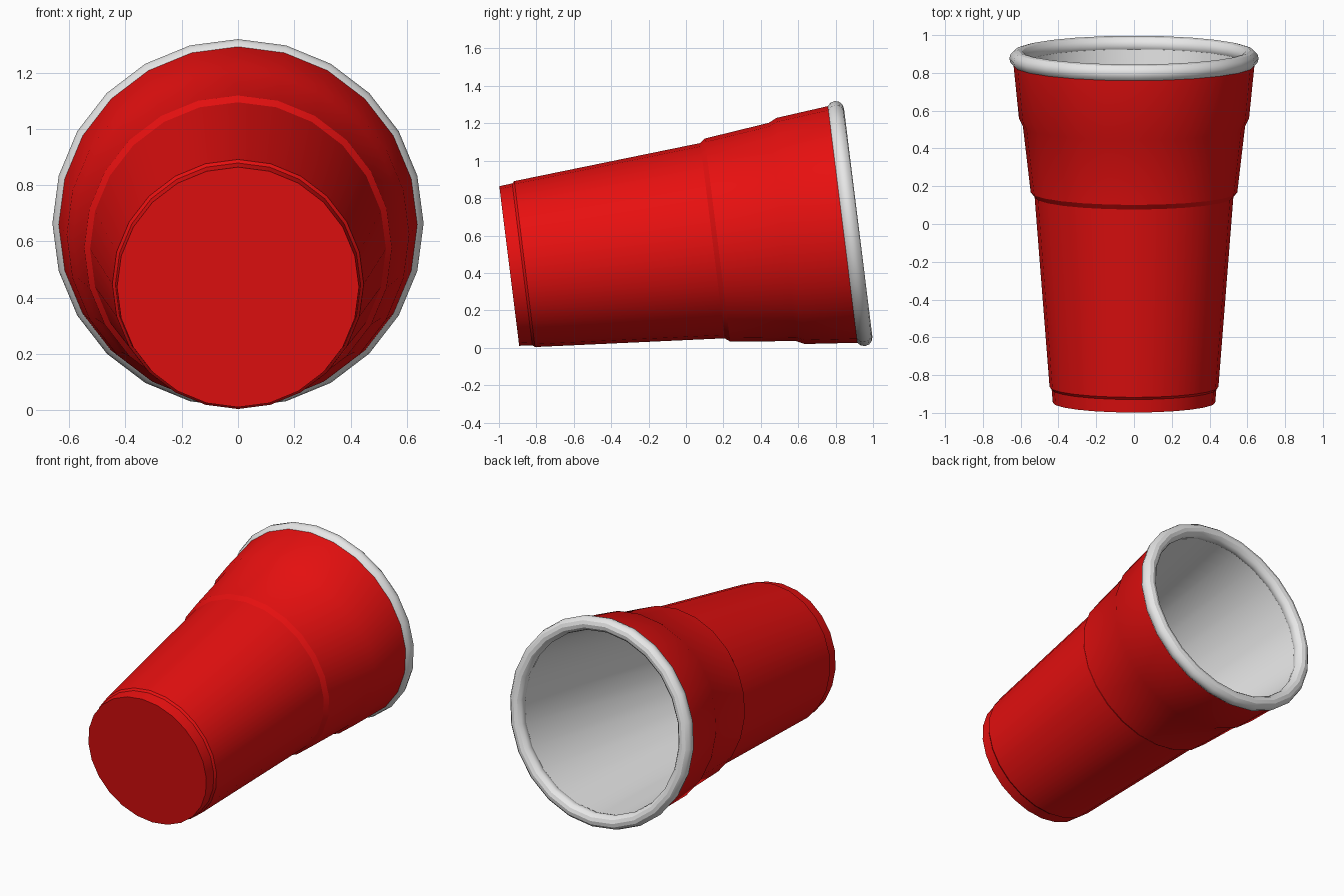
import bpy
import bmesh
from math import sin, cos, pi, radians
from mathutils import Matrix, Vector

SIDES = 24
TILT = 7.1

cube = bpy.data.objects.get("Cube")
if cube:
    bpy.data.objects.remove(cube, do_unlink=True)


def make_material(name, colour):
    mat = bpy.data.materials.new(name)
    mat.use_nodes = True
    mat.diffuse_color = colour
    mat.node_tree.nodes["Principled BSDF"].inputs["Base Color"].default_value = colour
    return mat


red = make_material("red plastic", (0.8, 0.005, 0.005, 1))
white = make_material("white plastic", (0.8, 0.8, 0.8, 1))

# Cup axis lies along +y, raised slightly towards the mouth
placement = (Matrix.Translation(Vector((0, -0.945, 0.437)))
             @ Matrix.Rotation(radians(TILT - 90), 4, 'X'))


def lathe(name, profile, mat, cap=None, closed=False):
    """Revolve (radius, height) points; cap the first or last ring."""
    bm = bmesh.new()
    rings = [[bm.verts.new((r * cos(2 * pi * j / SIDES), r * sin(2 * pi * j / SIDES), h))
              for j in range(SIDES)] for r, h in profile]
    pairs = list(zip(rings, rings[1:]))
    if closed:
        pairs.append((rings[-1], rings[0]))
    for low, high in pairs:
        for j in range(SIDES):
            k = (j + 1) % SIDES
            bm.faces.new((low[j], low[k], high[k], high[j]))
    if cap == "first":
        bm.faces.new(rings[0][::-1])
    elif cap == "last":
        bm.faces.new(rings[-1])
    bm.transform(placement)
    mesh = bpy.data.meshes.new(name)
    bm.to_mesh(mesh)
    bm.free()
    mesh.materials.append(mat)
    obj = bpy.data.objects.new(name, mesh)
    bpy.context.collection.objects.link(obj)
    bpy.ops.object.select_all(action='DESELECT')
    obj.select_set(True)
    bpy.context.view_layer.objects.active = obj
    bpy.ops.object.shade_smooth_by_angle(angle=radians(30))
    return obj


# Outer wall with foot, two steps and a closed base
lathe("cup_wall", [(0.43, 0), (0.436, 0.07), (0.447, 0.083),
                   (0.526, 1.095), (0.547, 1.122),
                   (0.588, 1.472), (0.609, 1.515), (0.64, 1.82)],
      red, cap="first")

# Smooth inner lining with a floor
lathe("cup_lining", [(0.578, 1.835), (0.41, 0.05)], white, cap="last")

# Rolled rim
lathe("rim", [(0.615 + 0.045 * cos(2 * pi * i / 12), 1.835 + 0.045 * sin(2 * pi * i / 12))
              for i in range(12)], white, closed=True)
